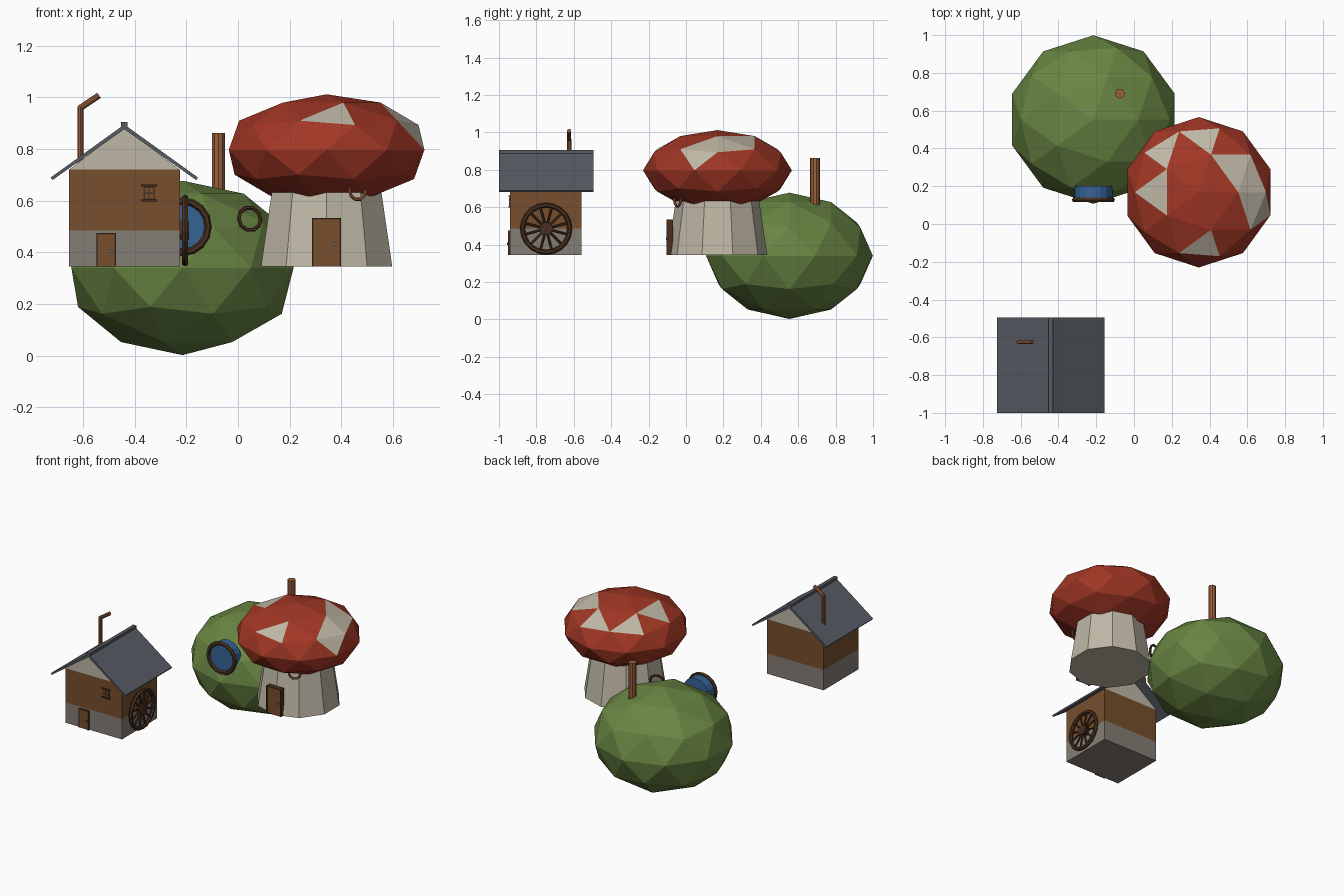
import bpy, bmesh, math
from mathutils import Matrix, Vector

cube = bpy.data.objects.get("Cube")
if cube:
    bpy.data.objects.remove(cube)


def material(name, *rgb):
    m = bpy.data.materials.new(name)
    m.use_nodes = True
    m.diffuse_color = (*rgb, 1)
    bsdf = next(n for n in m.node_tree.nodes if n.type == 'BSDF_PRINCIPLED')
    bsdf.inputs["Base Color"].default_value = (*rgb, 1)
    return m


GRASS = material("grass green", .14, .235, .055)
RED = material("mushroom red", .36, .038, .018)
CREAM = material("cream", .52, .475, .38)
WOOD = material("brown wood", .185, .078, .026)
DARK = material("dark wood", .065, .03, .014)
STONE = material("stone grey", .235, .205, .18)
SLATE = material("roof slate", .095, .105, .125)
COPPER = material("copper", .33, .115, .045)
BLUE = material("window blue", .035, .125, .3)
IRON = material("iron grey", .16, .16, .16)


def finish(name, bm, mat, matrix=Matrix()):
    bm.transform(matrix)
    bmesh.ops.recalc_face_normals(bm, faces=bm.faces)
    me = bpy.data.meshes.new(name)
    bm.to_mesh(me)
    bm.free()
    me.materials.append(mat)
    ob = bpy.data.objects.new(name, me)
    bpy.context.scene.collection.objects.link(ob)
    return ob


def box(name, x, y, z, mat):
    """Box from three (low, high) ranges."""
    bm = bmesh.new()
    bmesh.ops.create_cube(bm, size=1)
    size = [b - a for a, b in (x, y, z)]
    mid = [(a + b) / 2 for a, b in (x, y, z)]
    return finish(name, bm, mat, Matrix.Translation(mid) @ Matrix.Diagonal((*size, 1)))


def prism(name, profile, y, mat):
    """Extrude an x-z profile along y."""
    bm = bmesh.new()
    face = bm.faces.new([bm.verts.new((px, y[0], pz)) for px, pz in profile])
    ext = bmesh.ops.extrude_face_region(bm, geom=[face])
    verts = [v for v in ext["geom"] if isinstance(v, bmesh.types.BMVert)]
    bmesh.ops.translate(bm, verts=verts, vec=(0, y[1] - y[0], 0))
    return finish(name, bm, mat)


def rod(name, a, b, r1, mat, r2=None, sides=10):
    """Straight or tapered cylinder between two points."""
    a, b = Vector(a), Vector(b)
    axis = b - a
    bm = bmesh.new()
    bmesh.ops.create_cone(bm, cap_ends=True, segments=sides, radius1=r1,
                          radius2=r1 if r2 is None else r2, depth=axis.length)
    turn = Matrix() if axis.x == axis.y == 0 else axis.to_track_quat('Z', 'Y').to_matrix().to_4x4()
    return finish(name, bm, mat, Matrix.Translation((a + b) / 2) @ turn)


def ring(name, center, facing, major, minor, mat, segments=12, sides=6):
    """Torus whose axis points along facing."""
    bm = bmesh.new()
    rows = []
    for i in range(segments):
        a = math.tau * i / segments
        rows.append([])
        for j in range(sides):
            b = math.tau * j / sides
            r = major + minor * math.cos(b)
            rows[-1].append(bm.verts.new((r * math.cos(a), r * math.sin(a), minor * math.sin(b))))
    for i in range(segments):
        p, q = rows[i], rows[(i + 1) % segments]
        for j in range(sides):
            k = (j + 1) % sides
            bm.faces.new((p[j], q[j], q[k], p[k]))
    turn = Vector(facing).to_track_quat('Z', 'Y').to_matrix().to_4x4()
    return finish(name, bm, mat, Matrix.Translation(center) @ turn)


def blob(name, center, scale, mat):
    """Low-poly squashed ball."""
    bm = bmesh.new()
    bmesh.ops.create_icosphere(bm, subdivisions=2, radius=1)
    return finish(name, bm, mat, Matrix.Translation(center) @ Matrix.Diagonal((*scale, 1)))


def door(name, x, y, z):
    """Framed door with a knob, front surface at y."""
    e = .006
    box(name, x, (y, y + .03), z, WOOD)
    for s, px in (("right", x[0]), ("left", x[1])):
        box(f"{name}_{s}_jamb", (px - e / 2, px + e / 2), (y - .004, y + .03), z, DARK)
    box(name + "_lintel", (x[0] - e / 2, x[1] + e / 2), (y - .004, y + .03), (z[1] - e / 2, z[1] + e / 2), DARK)
    knob = (x[1] - .2 * (x[1] - x[0]), y, z[0] + .47 * (z[1] - z[0]))
    rod(name + "_knob", knob, (knob[0], y - .008, knob[2]), .007, IRON, sides=8)


# Hill house with chimney and round windows
HILL = Vector((-.215, .553, .34))
blob("hill_house", HILL, (.452, .446, .3375), GRASS)
rod("hill_chimney", (-.075, .69, .55), (-.075, .69, .863), .026, COPPER)
rod("round_window_glass", (-.215, .13, .5), (-.215, .2, .5), .1, BLUE, sides=16)
ring("round_window_frame", (-.215, .128, .5), (0, -1, 0), .1, .014, DARK, 16)
ring("small_window_frame", (.045, .25, .53), (.35, -1, .2), .045, .008, DARK, 10)

# Mushroom house: stem, spotted cap, door, window
MX, MY = .343, .168
rod("mushroom_stem", (MX, MY, .345), (MX, MY, .7), .267, CREAM, .213)
cap_center, cap_scale = Vector((MX, MY, .797)), Vector((.398, .398, .215))
cap = blob("mushroom_cap", cap_center, cap_scale, RED)
cap.data.materials.append(CREAM)
spots = [(.06, -.72, .61), (.06, .72, .61), (-.47, .55, .61), (-.57, 0, .74),
         (.46, .33, .74), (.7, .17, .61), (.7, -.17, .61), (.85, -.27, .32)]
for poly in cap.data.polygons:
    c = poly.center - cap_center
    unit = Vector([a / b for a, b in zip(c, cap_scale)])
    if any((unit - Vector(s)).length < .12 for s in spots):
        poly.material_index = 1
door("mushroom_door", (.29, .395), -.1, (.345, .53))
ring("mushroom_window_frame", (.463, -.045, .64), (.5, -.87, 0), .036, .007, COPPER, 10)

# Cottage: stone base, timber wall, gable and roof
CX = -.44
WX, WY = (-.655, -.225), (-.94, -.56)
box("cottage_base", WX, WY, (.345, .485), STONE)
box("cottage_wall", WX, WY, (.485, .72), WOOD)
prism("cottage_gable", [(WX[0], .72), (WX[1], .72), (CX, .882)], WY, CREAM)
prism("cottage_roof", [(CX - .285, .69), (CX, .895), (CX + .285, .69),
                       (CX + .278, .68), (CX, .877), (CX - .278, .68)], (-1, -.495), SLATE)
box("roof_ridge", (CX - .012, CX + .012), (-1, -.495), (.878, .905), SLATE)

# Bent stove pipe
rod("stove_pipe", (-.61, -.625, .73), (-.61, -.625, .965), .012, COPPER)
rod("stove_pipe_top", (-.612, -.625, .958), (-.538, -.625, 1.008), .012, COPPER)

# Cottage door and window
door("cottage_door", (-.545, -.475), -.948, (.345, .473))
box("cottage_window", (-.366, -.322), (-.944, -.93), (.6, .657), DARK)
for i in range(2):
    for j in range(2):
        px, pz = -.36 + .018 * i, .608 + .023 * j
        box(f"window_pane_{i}{j}", (px, px + .014), (-.946, -.93), (pz, pz + .018), WOOD)
for part, pz in (("sill", .597), ("head", .655)):
    box("window_" + part, (-.375, -.313), (-.95, -.93), (pz, pz + .008), DARK)

# Water wheel on the left wall
WHEEL = Vector((-.205, -.748, .485))
ring("wheel_rim", WHEEL, (1, 0, 0), .126, .013, DARK, 20)
rod("wheel_hub", WHEEL - Vector((.025, 0, 0)), WHEEL + Vector((.015, 0, 0)), .035, DARK, sides=12)
for i in range(12):
    a = math.tau * (i + .5) / 12
    tip = WHEEL + Vector((0, math.cos(a), math.sin(a))) * .126
    rod(f"wheel_spoke_{i}", WHEEL, tip, .006, DARK, sides=6)
